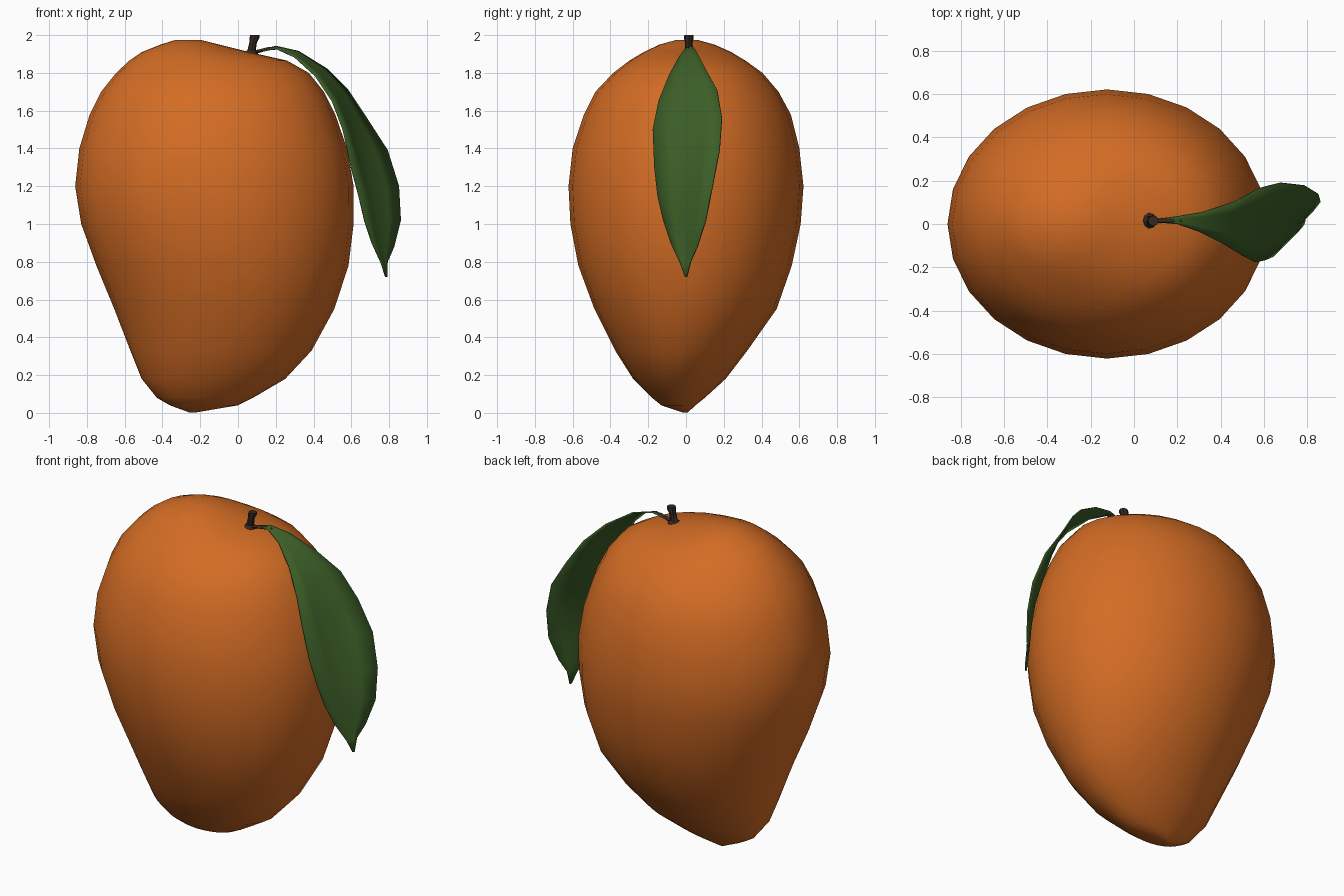
import bpy, bmesh, math

if "Cube" in bpy.data.objects:
    bpy.data.objects.remove(bpy.data.objects["Cube"])


def material(name, rgb, rough=0.6):
    m = bpy.data.materials.new(name)
    m.use_nodes = True
    m.diffuse_color = (*rgb, 1)
    bsdf = m.node_tree.nodes["Principled BSDF"]
    bsdf.inputs["Base Color"].default_value = (*rgb, 1)
    bsdf.inputs["Roughness"].default_value = rough
    return m


def loft(name, rings, mat, closed=True, caps=True, angle=60):
    """Skin a list of equally long point rings into one smooth object."""
    bm = bmesh.new()
    rows = [[bm.verts.new(p) for p in ring] for ring in rings]
    n = len(rows[0])
    for a, b in zip(rows, rows[1:]):
        for i in range(n if closed else n - 1):
            j = (i + 1) % n
            bm.faces.new((a[i], a[j], b[j], b[i]))
    if closed and caps:
        bm.faces.new(rows[0][::-1])
        bm.faces.new(rows[-1])
    bmesh.ops.recalc_face_normals(bm, faces=bm.faces)
    me = bpy.data.meshes.new(name)
    bm.to_mesh(me)
    bm.free()
    me.materials.append(mat)
    ob = bpy.data.objects.new(name, me)
    bpy.context.collection.objects.link(ob)
    bpy.ops.object.select_all(action='DESELECT')
    ob.select_set(True)
    bpy.context.view_layer.objects.active = ob
    bpy.ops.object.shade_smooth_by_angle(angle=math.radians(angle))
    return ob


def ellipse(x0, x1, y0, y1, z, n):
    """Horizontal ellipse given by its extents."""
    cx, cy, rx, ry = (x0 + x1) / 2, (y0 + y1) / 2, (x1 - x0) / 2, (y1 - y0) / 2
    return [(cx + rx * math.cos(2 * math.pi * i / n),
             cy + ry * math.sin(2 * math.pi * i / n), z) for i in range(n)]


orange = material("orange skin", (0.65, 0.15, 0.018), 0.5)
green = material("leaf green", (0.045, 0.112, 0.02))
brown = material("dark brown stem", (0.035, 0.022, 0.017), 0.8)

# Fruit body: z, left and right extent in x, front and back extent in y
body = [
    (0.003, -0.26, -0.22, -0.02, 0.01),
    (0.04, -0.36, 0.00, -0.13, 0.05),
    (0.08, -0.43, 0.08, -0.18, 0.10),
    (0.18, -0.51, 0.25, -0.28, 0.21),
    (0.33, -0.57, 0.39, -0.375, 0.325),
    (0.55, -0.655, 0.51, -0.485, 0.48),
    (0.78, -0.75, 0.585, -0.57, 0.56),
    (1.00, -0.83, 0.612, -0.612, 0.607),
    (1.20, -0.862, 0.612, -0.622, 0.622),
    (1.40, -0.84, 0.577, -0.60, 0.60),
    (1.58, -0.785, 0.515, -0.54, 0.555),
    (1.70, -0.725, 0.455, -0.48, 0.49),
    (1.80, -0.645, 0.375, -0.385, 0.405),
    (1.865, -0.575, 0.26, -0.30, 0.315),
    (1.91, -0.51, 0.06, -0.225, 0.24),
    (1.95, -0.41, -0.10, -0.14, 0.15),
    (1.975, -0.33, -0.20, -0.05, 0.06),
]
loft("fruit_body", [ellipse(x0, x1, y0, y1, z, 24)
                    for z, x0, x1, y0, y1 in body], orange, angle=80)

# Short stem with a flared foot and a slightly thicker cut end
stem = [(1.875, 0.065, 0.042), (1.905, 0.067, 0.038), (1.92, 0.072, 0.022),
        (1.96, 0.08, 0.020), (1.985, 0.087, 0.026), (2.0, 0.089, 0.024)]
loft("stem", [ellipse(x - r, x + r, 0.015 - r, 0.015 + r, z, 8)
              for z, x, r in stem], brown, angle=40)

# Thin stalk joining the stem to the leaf
stalk = [(0.07, 1.905, 0.012), (0.11, 1.915, 0.011),
         (0.16, 1.928, 0.010), (0.22, 1.93, 0.006)]
loft("leaf_stalk", [[(x, 0.015 + r * math.cos(a * math.pi / 3),
                      z + r * math.sin(a * math.pi / 3)) for a in range(6)]
                    for x, z, r in stalk], brown)

# Leaf: front edge point and back edge point of each cross-section
leaf = [
    ((0.11, 0.008, 1.912), (0.11, 0.024, 1.914)),
    ((0.20, 0.000, 1.930), (0.20, 0.035, 1.940)),
    ((0.30, -0.035, 1.885), (0.32, 0.055, 1.913)),
    ((0.41, -0.09, 1.785), (0.47, 0.105, 1.82)),
    ((0.50, -0.145, 1.65), (0.58, 0.165, 1.71)),
    ((0.557, -0.175, 1.50), (0.68, 0.19, 1.56)),
    ((0.60, -0.167, 1.30), (0.79, 0.177, 1.39)),
    ((0.64, -0.15, 1.15), (0.85, 0.14, 1.20)),
    ((0.67, -0.12, 1.02), (0.86, 0.105, 1.02)),
    ((0.71, -0.08, 0.90), (0.825, 0.06, 0.88)),
    ((0.76, -0.03, 0.79), (0.79, 0.025, 0.80)),
    ((0.782, -0.005, 0.72), (0.787, 0.005, 0.72)),
]


def leaf_row(a, b):
    """Five points across the blade, folded slightly along the midrib."""
    width = b[1] - a[1]
    row = []
    for t, fold in ((0, 0), (0.25, 0.035), (0.5, 0.10), (0.75, 0.045), (1, 0)):
        x, y, z = (p + (q - p) * t for p, q in zip(a, b))
        row.append((x - fold * width * min(1, max(0, 1.75 - z) * 2), y, z))
    return row


blade = loft("leaf", [leaf_row(a, b) for a, b in leaf], green, closed=False)
solid = blade.modifiers.new("thickness", 'SOLIDIFY')
solid.thickness = 0.008
solid.offset = 0
